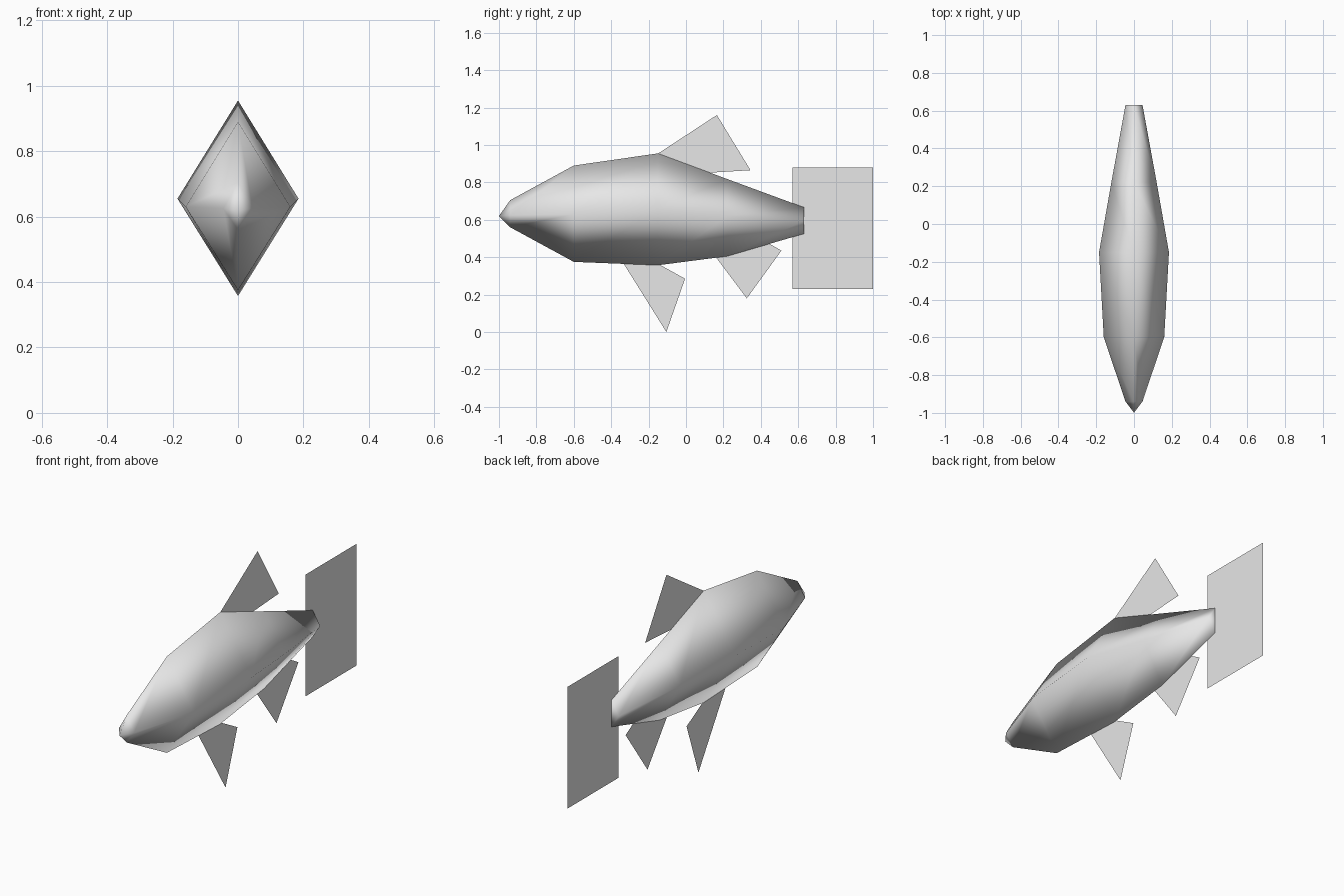
import bpy

cube = bpy.data.objects.get("Cube")
if cube:
    bpy.data.objects.remove(cube, do_unlink=True)

grey = bpy.data.materials.new("light_grey")
grey.use_nodes = True
grey.diffuse_color = (0.8, 0.8, 0.8, 1)
grey.node_tree.nodes["Principled BSDF"].inputs["Base Color"].default_value = (0.8, 0.8, 0.8, 1)


def build(name, verts, faces, smooth=False):
    mesh = bpy.data.meshes.new(name)
    mesh.from_pydata(verts, [], faces)
    mesh.materials.append(grey)
    for face in mesh.polygons:
        face.use_smooth = smooth
    obj = bpy.data.objects.new(name, mesh)
    bpy.context.collection.objects.link(obj)
    return obj


# Body: diamond rings along y, each (y, half width, bottom, middle, top)
rings = [
    (-0.94, 0.045, 0.56, 0.625, 0.705),
    (-0.60, 0.16, 0.375, 0.63, 0.89),
    (-0.15, 0.185, 0.357, 0.655, 0.955),
    (0.22, 0.12, 0.405, 0.62, 0.818),
    (0.63, 0.045, 0.525, 0.595, 0.667),
]
verts = [(0, -1, 0.62)]
for y, w, low, mid, top in rings:
    verts += [(w, y, mid), (0, y, top), (-w, y, mid), (0, y, low)]

faces = []
for i in range(4):
    j = (i + 1) % 4
    faces.append((0, 1 + i, 1 + j))
    for r in range(len(rings) - 1):
        a = 1 + 4 * r
        faces.append((a + i, a + 4 + i, a + 4 + j, a + j))
last = 1 + 4 * (len(rings) - 1)
faces.append((last + 3, last + 2, last + 1, last))
build("body", verts, faces, smooth=True)

# Fins: flat sheets on the centre plane, rooted inside the body
fins = {
    "dorsal_fin": [(-0.35, 0.823), (0.345, 0.865), (0.165, 1.16)],
    "pelvic_fin": [(-0.43, 0.52), (-0.105, 0.0), (-0.005, 0.285)],
    "anal_fin": [(-0.16, 0.825), (0.325, 0.18), (0.51, 0.435)],
    "tail_fin": [(0.57, 0.23), (1.0, 0.23), (1.0, 0.88), (0.57, 0.88)],
}
for name, outline in fins.items():
    build(name, [(0, y, z) for y, z in outline], [tuple(range(len(outline)))])
